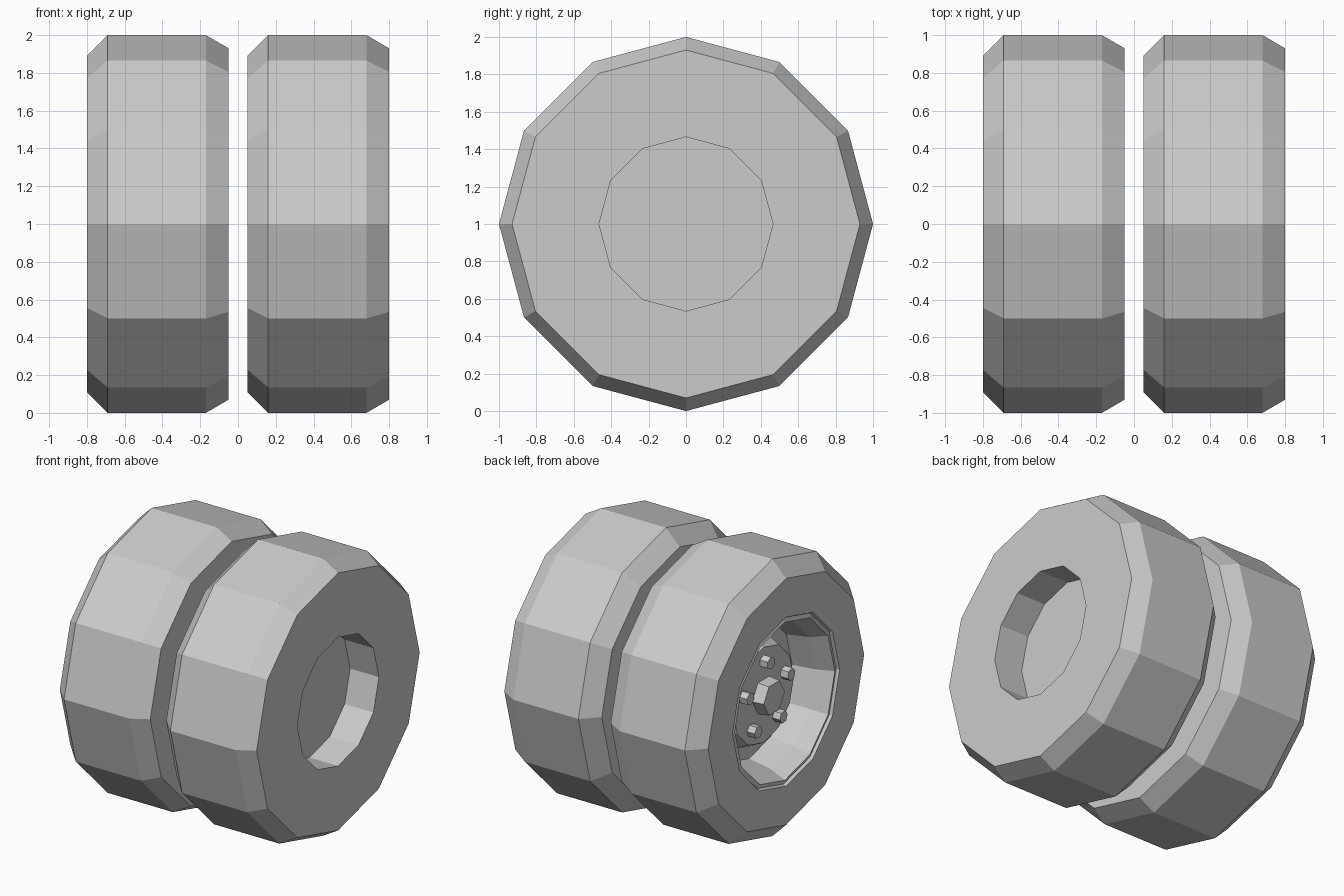
import bpy
import bmesh
from math import sin, cos, pi

if "Cube" in bpy.data.objects:
    bpy.data.objects.remove(bpy.data.objects["Cube"])

SIDES = 12


def lathe(name, profile, cx, sides=SIDES, y=0.0, z=0.0, phase=0.0):
    """Spin an (x, radius) profile around an x-parallel axis; radius 0 closes to a point."""
    bm = bmesh.new()
    rings = []
    for px, r in profile:
        n = 1 if r == 0 else sides
        rings.append([bm.verts.new((cx + px,
                                    y + r * cos(phase + 2 * pi * i / sides),
                                    1 + z + r * sin(phase + 2 * pi * i / sides)))
                      for i in range(n)])
    for a, b in zip(rings, rings[1:]):
        for i in range(sides):
            j = (i + 1) % sides
            if len(a) == 1:
                bm.faces.new((a[0], b[i], b[j]))
            elif len(b) == 1:
                bm.faces.new((a[i], b[0], a[j]))
            else:
                bm.faces.new((a[i], b[i], b[j], a[j]))
    # merge coplanar fans and face everything outward
    bmesh.ops.recalc_face_normals(bm, faces=bm.faces)
    bmesh.ops.dissolve_limit(bm, angle_limit=0.01, verts=bm.verts, edges=bm.edges)
    me = bpy.data.meshes.new(name)
    bm.to_mesh(me)
    bm.free()
    ob = bpy.data.objects.new(name, me)
    bpy.context.collection.objects.link(ob)
    return ob


# One-piece wheel section: back recess, tyre, rim flange, barrel and raised hub plate
WHEEL = [(0.145, 0), (0.145, 0.465), (0.375, 0.465), (0.375, 0.93),
         (0.255, 1.0), (-0.265, 1.0), (-0.375, 0.89), (-0.375, 0.61),
         (-0.355, 0.60), (-0.365, 0.57), (-0.25, 0.52), (-0.08, 0.49),
         (-0.08, 0.40), (-0.195, 0.345), (-0.195, 0)]
HUB_CAP = [(-0.19, 0), (-0.19, 0.13), (-0.28, 0.12), (-0.28, 0)]
NUT = [(-0.19, 0), (-0.19, 0.045), (-0.255, 0.045), (-0.255, 0)]

for side, cx in (("left", -0.425), ("right", 0.425)):
    lathe(f"{side}_wheel", WHEEL, cx)
    # hub cap
    lathe(f"{side}_hub_cap", HUB_CAP, cx, sides=6)
    # ring of five wheel nuts, first one on top
    for k in range(5):
        a = pi / 2 + 2 * pi * k / 5
        lathe(f"{side}_wheel_nut_{k + 1}", NUT, cx, sides=6,
              y=0.245 * cos(a), z=0.245 * sin(a), phase=a)
